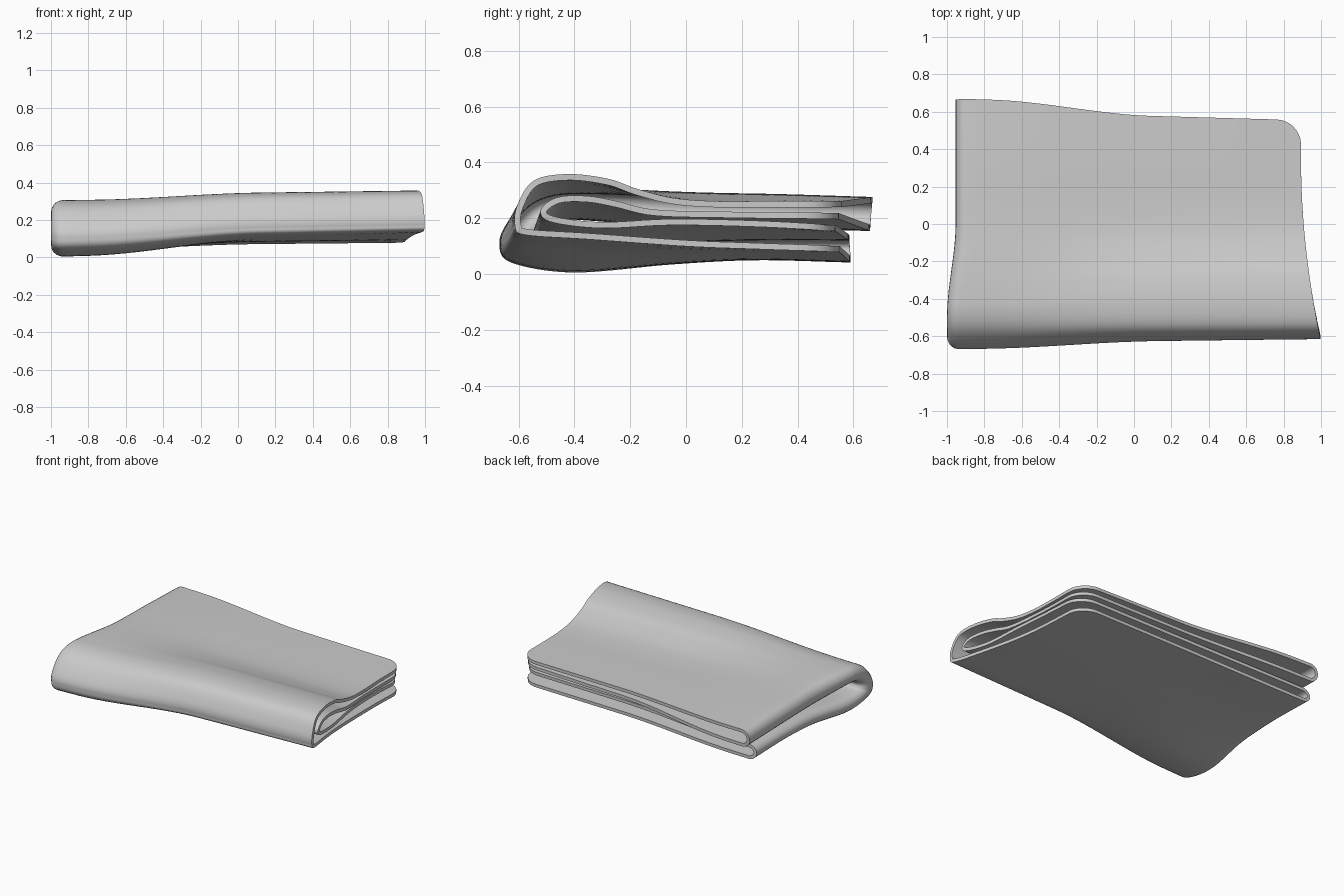
import bpy, bmesh, math
from mathutils import Vector

if "Cube" in bpy.data.objects:
    bpy.data.objects.remove(bpy.data.objects["Cube"])

# Cloth folded in half at the left, then in half again at the front.
# (y, z) centre lines from top back edge round the front fold to bottom back edge
OUT_R = [(.555, .25), (.3, .25), (.1, .25), (-.05, .262), (-.18, .295), (-.28, .33), (-.42, .347),
         (-.54, .325), (-.595, .24), (-.602, .175), (-.57, .15), (-.35, .135), (0, .11), (.25, .1), (.55, .09)]
OUT_L = [(.668, .265), (.35, .275), (.1, .28), (-.05, .285), (-.2, .292), (-.35, .296), (-.47, .29),
         (-.56, .255), (-.63, .18), (-.658, .11), (-.62, .05), (-.4, .016), (-.05, .045), (.25, .06), (.59, .052)]
IN_R = [(.545, .208), (.3, .21), (.1, .213), (-.05, .216), (-.15, .225), (-.25, .25), (-.35, .268),
        (-.45, .266), (-.505, .235), (-.5, .205), (-.42, .185), (-.28, .175), (-.05, .186), (.25, .18), (.535, .165)]
IN_L = [(.66, .165), (.35, .172), (.1, .178), (-.05, .18), (-.2, .19), (-.32, .2), (-.42, .205),
        (-.49, .195), (-.53, .165), (-.535, .13), (-.5, .105), (-.35, .1), (-.05, .12), (.25, .13), (.585, .13)]
NS, NU, NF = 112, 44, 10      # samples along profile, across width, round the left fold
FOLD, CORNER = .05, .13


def smooth(a, b, v):
    t = min(1, max(0, (v - a) / (b - a)))
    return t * t * (3 - 2 * t)


def spline(pts, s):
    """Catmull-Rom point at s in 0..1"""
    p = [Vector(q) for q in pts]
    p = [2 * p[0] - p[1]] + p + [2 * p[-1] - p[-2]]
    f = s * (len(pts) - 1)
    i = min(int(f), len(pts) - 2)
    t = f - i
    a, b, c, d = p[i:i + 4]
    return .5 * (2 * b + (c - a) * t + (2 * a - 5 * b + 4 * c - d) * t * t + (3 * b - a - 3 * c + d) * t ** 3)


def right_x(y):
    return .893 + .105 * (max(0, .35 - y) / .96) ** 2


def left_x(y):
    return -.943 - .046 * smooth(.0, -.5, y)


def sheet_row(right, left, s):
    """One line of cloth from the open right edge to the start of the left fold"""
    r, l = spline(right, s), spline(left, s)
    end = 0 if s < .5 else 1
    er, el = spline(right, end), spline(left, end)
    row = []
    for k in range(NU + 1):
        u = (k / NU) ** 1.3
        x0 = .93 - 1.86 * u
        w = .45 * u + .55 * smooth(.1, -.8, x0)
        p = r.lerp(l, w)
        xr = right_x(p.x)
        x = xr + (left_x(p.x) + FOLD - xr) * u
        y, ye = p.x, er.lerp(el, w).x
        # round the free corner at the back right
        a, b = x - (xr - CORNER), y - (ye - CORNER)
        if a > 0 and b > 0:
            q = max(a, b) / math.hypot(a, b)
            x, y = xr - CORNER + a * q, ye - CORNER + b * q
        row.append(Vector((x, y, p.y)))
    return row


bm = bmesh.new()
grid = []
for j in range(NS + 1):
    s = j / NS
    outer = sheet_row(OUT_R, OUT_L, s)
    inner = sheet_row(IN_R, IN_L, s)
    mid, half = (outer[-1] + inner[-1]) / 2, (outer[-1] - inner[-1]) / 2
    # rounded left fold joins outer and inner sheets
    fold = [mid + half * math.cos(math.pi * k / NF) - Vector((FOLD * math.sin(math.pi * k / NF), 0, 0))
            for k in range(1, NF)]
    grid.append([bm.verts.new(v) for v in outer + fold + inner[::-1]])
for a, b in zip(grid, grid[1:]):
    for k in range(len(a) - 1):
        bm.faces.new((a[k], a[k + 1], b[k + 1], b[k]))
bmesh.ops.recalc_face_normals(bm, faces=bm.faces)
mesh = bpy.data.meshes.new("folded_cloth")
bm.to_mesh(mesh)
bm.free()
cloth = bpy.data.objects.new("folded_cloth", mesh)
bpy.context.collection.objects.link(cloth)

# Cloth thickness
mod = cloth.modifiers.new("thickness", 'SOLIDIFY')
mod.thickness = .022
mod.offset = 0
bpy.context.view_layer.objects.active = cloth
cloth.select_set(True)
bpy.ops.object.modifier_apply(modifier=mod.name)
bpy.ops.object.shade_smooth_by_angle(angle=math.radians(40))
